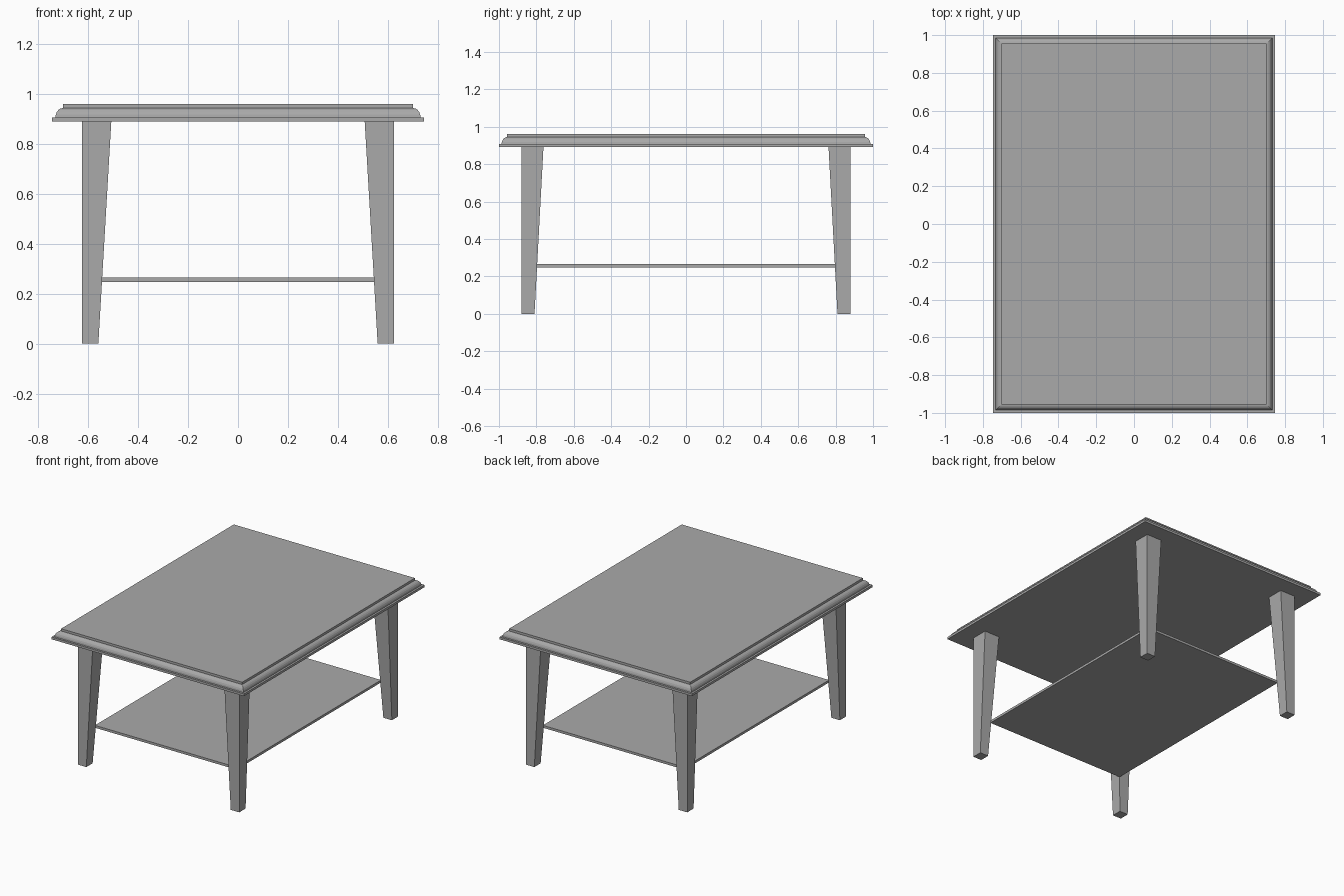
import bpy, bmesh
from math import sin, cos, pi

old = bpy.data.objects.get("Cube")
if old:
    bpy.data.objects.remove(old, do_unlink=True)

grey = bpy.data.materials.new("plain grey")
grey.use_nodes = True
colour = (0.4, 0.4, 0.4, 1)
grey.diffuse_color = colour
grey.node_tree.nodes["Principled BSDF"].inputs["Base Color"].default_value = colour


def stack(name, rings):
    """Closed solid through rectangles given as (x0, x1, y0, y1, z), bottom to top."""
    bm = bmesh.new()
    loops = []
    for x0, x1, y0, y1, z in rings:
        corners = ((x0, y0), (x1, y0), (x1, y1), (x0, y1))
        loops.append([bm.verts.new((x, y, z)) for x, y in corners])
    bm.faces.new(loops[0][::-1])
    bm.faces.new(loops[-1])
    for a, b in zip(loops, loops[1:]):
        for i in range(4):
            j = (i + 1) % 4
            bm.faces.new((a[i], a[j], b[j], b[i]))
    bmesh.ops.recalc_face_normals(bm, faces=bm.faces)
    mesh = bpy.data.meshes.new(name)
    bm.to_mesh(mesh)
    bm.free()
    mesh.materials.append(grey)
    obj = bpy.data.objects.new(name, mesh)
    bpy.context.collection.objects.link(obj)
    return obj


def centred(hx, hy, z):
    return (-hx, hx, -hy, hy, z)


# Tabletop: flat lip, rounded moulding, raised top slab (inset from edge, height)
HX, HY = 0.746, 1.0
STEPS = 5
profile = [(0, 0.892), (0, 0.908)]
for k in range(STEPS + 1):
    a = pi / 2 * k / STEPS
    profile.append((0.044 - 0.03 * cos(a), 0.908 + 0.037 * sin(a)))
profile += [(0.044, 0.961)]
stack("tabletop", [centred(HX - d, HY - d, z) for d, z in profile])

# Lower shelf, its corners meeting the inner corners of the legs
stack("lower_shelf", [centred(0.549, 0.8, 0.248), centred(0.549, 0.8, 0.265)])

# Legs: outer sides upright, inner sides tapering towards the floor
for end, sy in (("front", -1), ("back", 1)):
    for side, sx in (("left", 1), ("right", -1)):
        rings = [(sx * 0.56, sx * 0.626, sy * 0.81, sy * 0.88, 0),
                 (sx * 0.508, sx * 0.626, sy * 0.762, sy * 0.88, 0.892)]
        stack(f"{end}_{side}_leg", rings)
